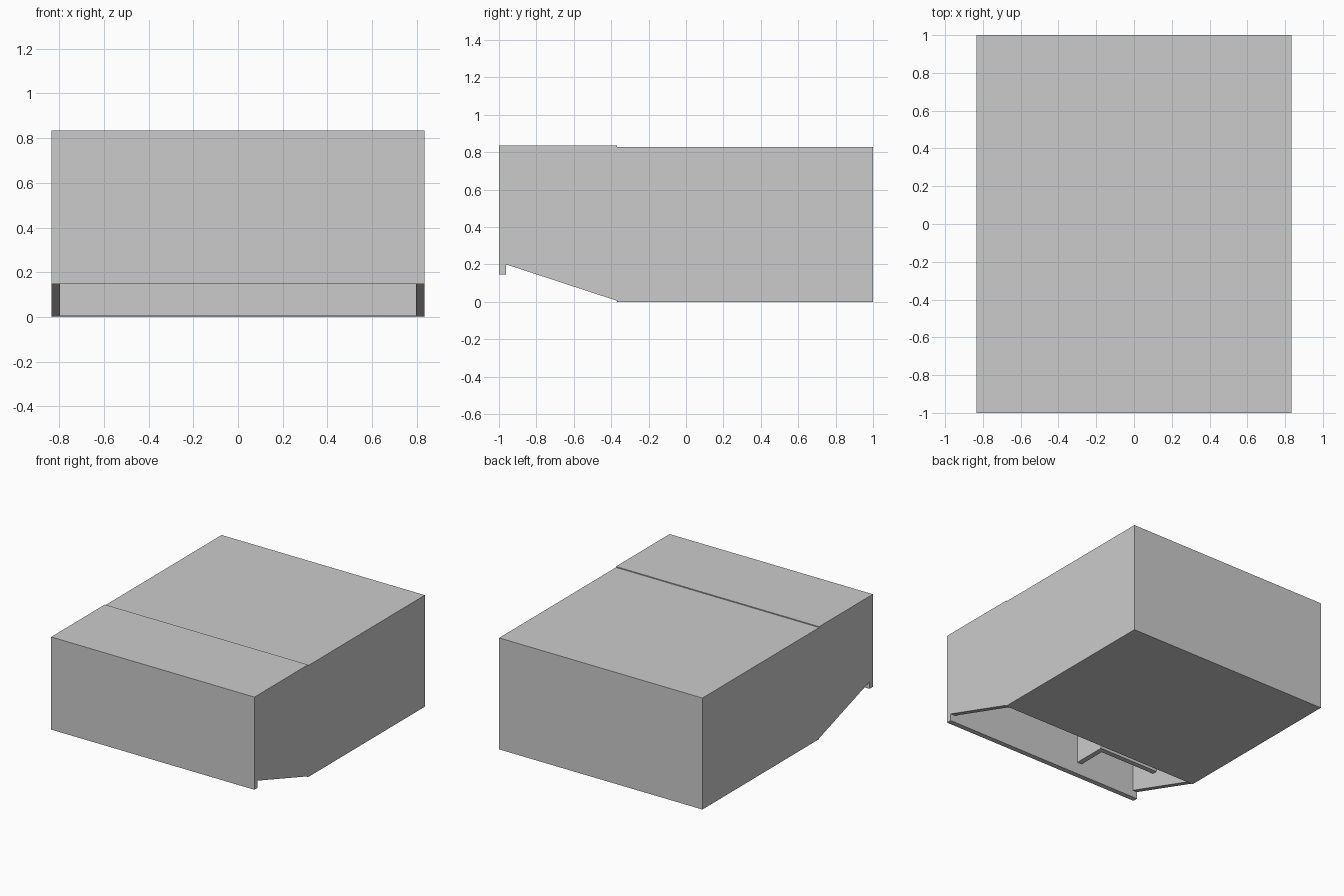
import bpy

if "Cube" in bpy.data.objects:
    bpy.data.objects.remove(bpy.data.objects["Cube"])

W, T, S = 0.835, 0.038, 0.006      # half width, board thickness, sheet thickness
FRONT, BACK, STEP = -1.0, 1.0, -0.37
TOP, DECK = 0.835, 0.828


def make(name, verts, faces):
    mesh = bpy.data.meshes.new(name)
    mesh.from_pydata(verts, [], faces)
    obj = bpy.data.objects.new(name, mesh)
    bpy.context.collection.objects.link(obj)
    return obj


def extrude_x(name, profile, x0, x1):
    """Extrude a y-z profile (counter-clockwise seen from +x) along x."""
    n = len(profile)
    verts = [(x, y, z) for x in (x0, x1) for y, z in profile]
    faces = [tuple(reversed(range(n))), tuple(range(n, 2 * n))]
    faces += [(i, (i + 1) % n, n + (i + 1) % n, n + i) for i in range(n)]
    return make(name, verts, faces)


def box(name, x0, x1, y0, y1, z0, z1):
    return extrude_x(name, [(y0, z0), (y1, z0), (y1, z1), (y0, z1)], x0, x1)


# Side walls with the sloped lower front edge
side = [(FRONT + T, 0.2), (STEP, S), (BACK - T, S), (BACK - T, DECK - T), (FRONT + T, DECK - T)]
extrude_x("left_side", side, -W, -W + T)
extrude_x("right_side", side, W - T, W)

# Front panel hangs below the slope; back panel reaches the floor
box("front_panel", -W, W, FRONT, FRONT + T, 0.147, TOP)
box("back_panel", -W, W, BACK - T, BACK, S, DECK)

# Thin floor sheet, top board and the raised sheet over its front part
box("floor_sheet", -W, W, STEP, BACK, 0, S)
box("top_board", -W, W, FRONT + T, BACK - T, DECK - T, DECK)
box("front_lid", -W, W, FRONT + T, STEP, DECK, TOP)

# Inner corner compartment, open underneath
box("compartment_side", -0.3 - T, -0.3, FRONT + T, -0.71, 0.237, DECK - T)
box("compartment_back", -W + T, -0.3 - T, -0.71 - T, -0.71, 0.237, DECK - T)
